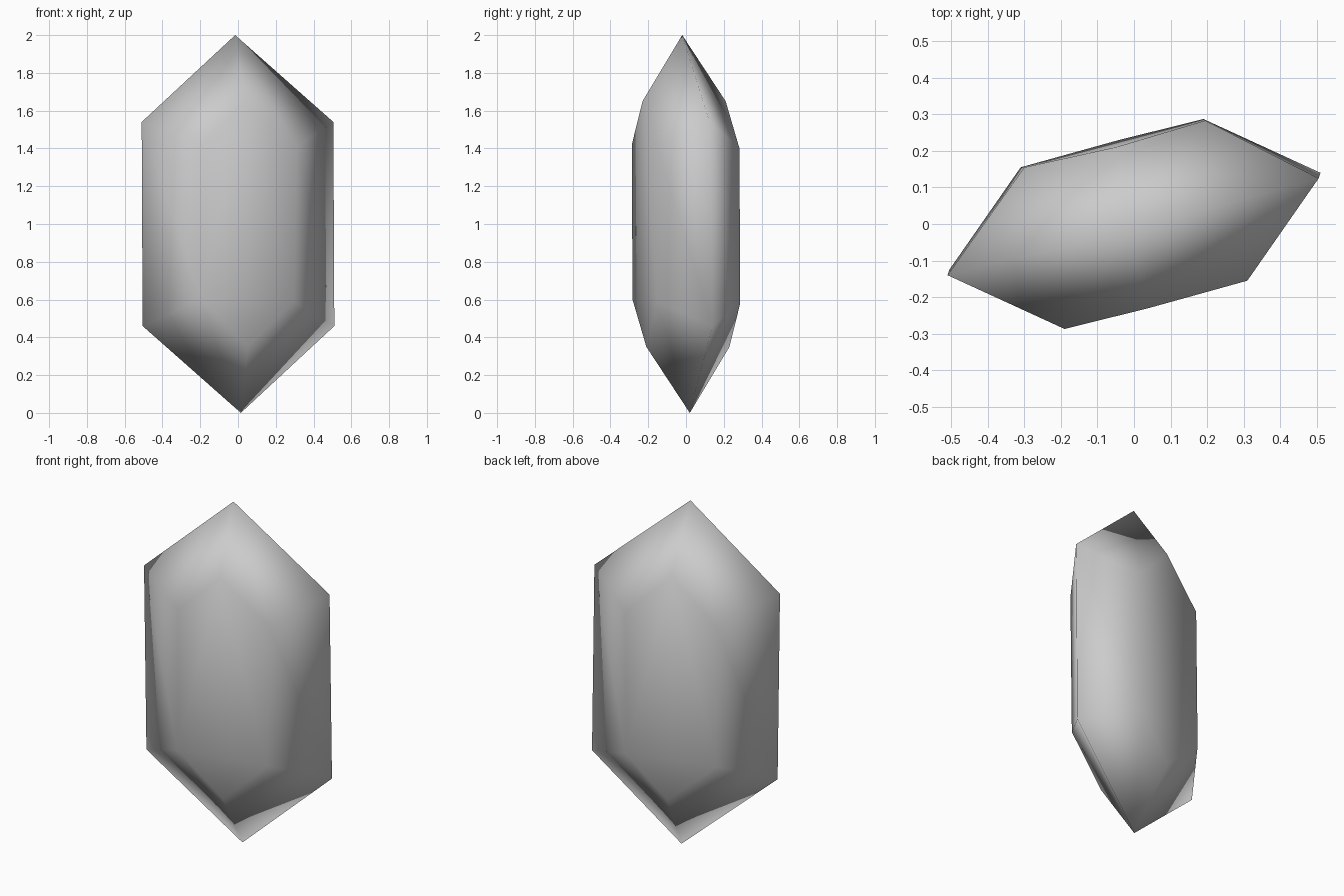
import bpy
import bmesh
from mathutils import Vector

cube = bpy.data.objects.get("Cube")
if cube:
    bpy.data.objects.remove(cube, do_unlink=True)

# One plain grey for the whole gem
grey = bpy.data.materials.new("crystal grey")
grey.use_nodes = True
colour = (0.6, 0.6, 0.6, 1.0)
grey.diffuse_color = colour
grey.node_tree.nodes["Principled BSDF"].inputs["Base Color"].default_value = colour

CENTRE = Vector((0, 0, 1))


def opposite(point):
    """Mirror a point through the middle of the crystal."""
    return CENTRE * 2 - point


# Upper girdle: left corner first, then round the front to the back
apex = Vector((-0.015, -0.02, 2.0))
upper = [Vector(p) for p in (
    (-0.51, -0.14, 1.54), (-0.19, -0.287, 1.42), (0.04, -0.23, 1.65), (0.31, -0.155, 1.41),
    (0.505, 0.125, 1.54), (0.195, 0.283, 1.40), (-0.05, 0.21, 1.65), (-0.3, 0.155, 1.41))]
# The lower girdle is the upper one turned through the centre
lower = [opposite(upper[(i + 4) % 8]) for i in range(8)]

bm = bmesh.new()
tip = bm.verts.new(apex)
foot = bm.verts.new(opposite(apex))
top = [bm.verts.new(p) for p in upper]
low = [bm.verts.new(p) for p in lower]

# Four kite facets at each end
for i in range(0, 8, 2):
    j, k = i + 1, (i + 2) % 8
    bm.faces.new((tip, top[i], top[j], top[k]))
    bm.faces.new((foot, low[k], low[j], low[i]))

# Broad front and back facets, with a narrow facet on each side of them
for i in (0, 4):
    a, b, c, d, e = [(i + n) % 8 for n in range(5)]
    bm.faces.new((top[b], low[b], low[c], low[d], top[d], top[c]))
    bm.faces.new((top[a], low[a], low[b], top[b]))
    bm.faces.new((top[d], low[d], low[e], top[e]))

bmesh.ops.recalc_face_normals(bm, faces=bm.faces[:])
for face in bm.faces:
    face.smooth = True

mesh = bpy.data.meshes.new("crystal")
bm.to_mesh(mesh)
bm.free()
mesh.materials.append(grey)
crystal = bpy.data.objects.new("crystal", mesh)
bpy.context.collection.objects.link(crystal)
